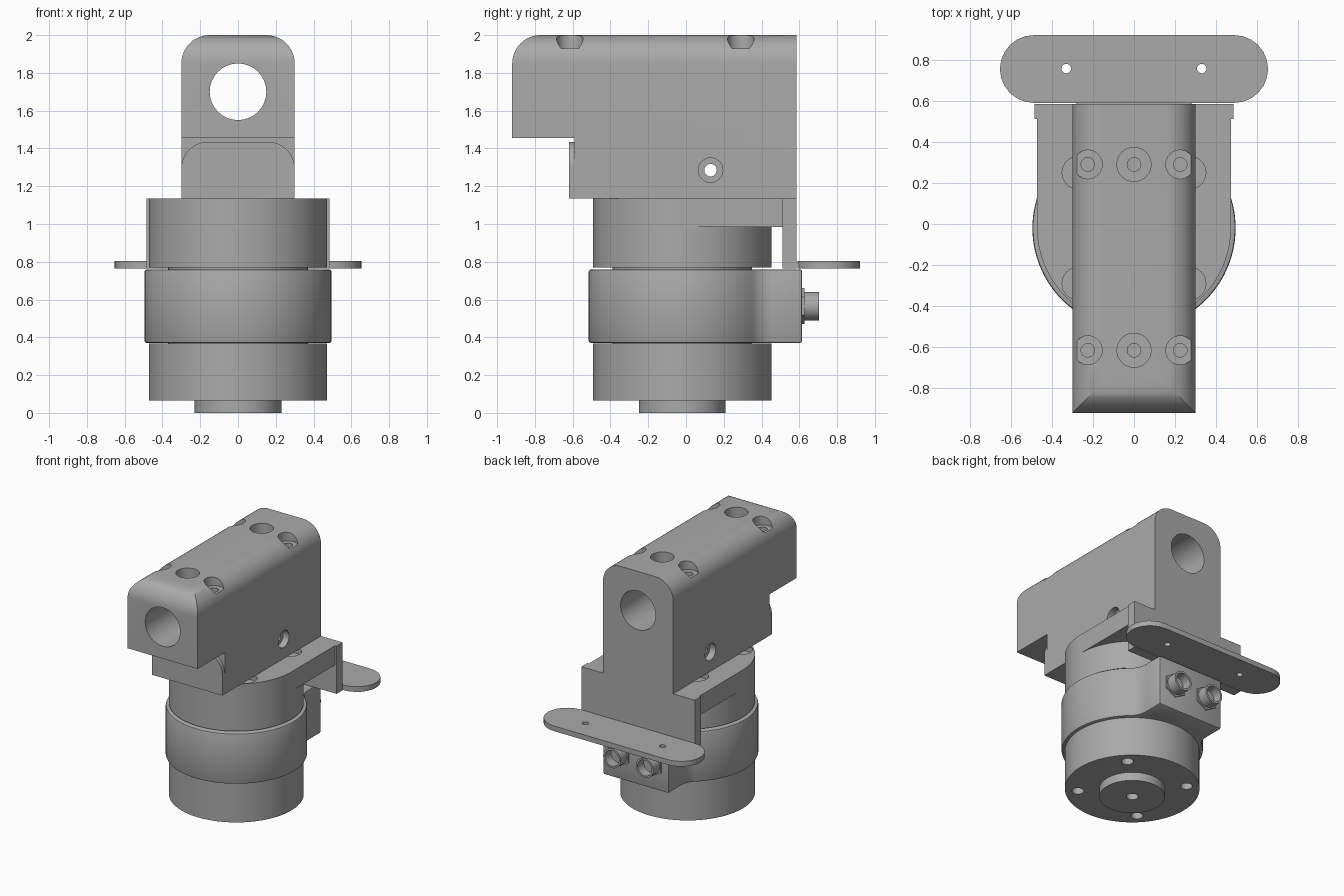
import bpy, bmesh
from math import sin, cos, pi, radians, atan2

if "Cube" in bpy.data.objects:
    bpy.data.objects.remove(bpy.data.objects["Cube"])

grey = bpy.data.materials.new("machined grey")
grey.use_nodes = True
grey.diffuse_color = (0.4, 0.4, 0.4, 1)
grey.node_tree.nodes["Principled BSDF"].inputs["Base Color"].default_value = (0.4, 0.4, 0.4, 1)

CY = -0.02      # depth position of the drum axis
R = 0.472       # drum radius
PLACE = {"X": lambda a, b, t: (t, a, b),
         "Y": lambda a, b, t: (a, t, b),
         "Z": lambda a, b, t: (a, b, t)}


def prism(name, outline, axis, lo, hi):
    """Extrude a closed 2D outline along an axis."""
    bm = bmesh.new()
    low = [bm.verts.new(PLACE[axis](a, b, lo)) for a, b in outline]
    high = [bm.verts.new(PLACE[axis](a, b, hi)) for a, b in outline]
    bm.faces.new(low)
    bm.faces.new(high)
    for i in range(len(low)):
        j = (i + 1) % len(low)
        bm.faces.new((low[i], low[j], high[j], high[i]))
    bmesh.ops.recalc_face_normals(bm, faces=bm.faces)
    mesh = bpy.data.meshes.new(name)
    bm.to_mesh(mesh)
    bm.free()
    mesh.materials.append(grey)
    obj = bpy.data.objects.new(name, mesh)
    bpy.context.collection.objects.link(obj)
    return obj


def arc(a, b, r, start, end, n=12):
    step = radians(end - start) / n
    return [(a + r * cos(radians(start) + step * i), b + r * sin(radians(start) + step * i))
            for i in range(n + 1)]


def rod(name, a, b, r, axis, lo, hi, n=64):
    return prism(name, arc(a, b, r, 0, 360, n)[:-1], axis, lo, hi)


def box(name, a0, a1, b0, b1, axis, lo, hi):
    return prism(name, [(a0, b0), (a1, b0), (a1, b1), (a0, b1)], axis, lo, hi)


def apply(obj, mod):
    bpy.context.view_layer.objects.active = obj
    bpy.ops.object.modifier_apply(modifier=mod.name)


def combine(obj, tool, operation="DIFFERENCE"):
    mod = obj.modifiers.new("cut", "BOOLEAN")
    mod.operation, mod.solver, mod.object = operation, "EXACT", tool
    apply(obj, mod)
    bpy.data.objects.remove(tool)


def drill(obj, a, b, r, axis, lo, hi):
    combine(obj, rod("drill", a, b, r, axis, lo, hi, 32))


def arch(z0, z1, r, half=0.3):
    return [(-half, z0), (half, z0)] + arc(half - r, z1 - r, r, 0, 90) + arc(r - half, z1 - r, r, 90, 180)


corners = [(sx * 0.27, CY + sy * 0.27) for sx in (-1, 1) for sy in (-1, 1)]

# Lower drum with its pilot boss
rod("pilot_boss_neck", 0, CY, 0.37, "Z", 0.36, 0.78)
drum = rod("lower_drum", 0, CY, R, "Z", 0.065, 0.368, 96)
for x, y in corners:
    drill(drum, x, y, 0.042, "Z", 0, 0.17)
boss = rod("pilot_boss", 0, CY, 0.23, "Z", 0, 0.07)
drill(boss, 0, CY, 0.042, "Z", -0.1, 0.06)

# Middle ring flowing through concave fillets into the connector block
ring_r, half, fil = 0.495, 0.28, 0.15
fx = half + fil
fy = ((ring_r + fil) ** 2 - fx ** 2) ** 0.5
ang = atan2(fy, fx) * 180 / pi
outline = [(-half, 0.615)]
outline += arc(-fx, CY + fy, fil, 0, -ang, 10)
outline += arc(0, CY, ring_r, 180 - ang, 360 + ang, 80)[1:-1]
outline += arc(fx, CY + fy, fil, 180 + ang, 180, 10)
outline += [(half, 0.615)]
ring = prism("middle_ring", outline, "Z", 0.37, 0.76)
bevel = ring.modifiers.new("edge", "BEVEL")
bevel.width, bevel.segments, bevel.angle_limit = 0.012, 2, radians(60)
apply(ring, bevel)

# Pair of threaded connectors on the back
for side, x in (("right", -0.14), ("left", 0.14)):
    prism(side + "_connector_nut", arc(x, 0.565, 0.095, 90, 450, 6)[:-1], "Y", 0.61, 0.627)
    tube = rod(side + "_connector", x, 0.565, 0.075, "Y", 0.62, 0.705, 32)
    drill(tube, x, 0.565, 0.06, "Y", 0.632, 0.8)

# Upper drum and the D-shaped cap that reaches the back wall
rod("upper_drum", 0, CY, R, "Z", 0.77, 0.986, 96)
cap = prism("upper_cap", arc(0, CY, R, 180, 360, 48) + [(R, 0.515), (-R, 0.515)], "Z", 0.985, 1.135)
for x, y in corners:
    drill(cap, x, y, 0.08, "Z", 1.09, 1.3)
box("back_wall", -0.485, 0.485, 0.765, 1.135, "Y", 0.512, 0.585)

# Mounting tab with two screw holes
tab = prism("mounting_tab", arc(0.488, 0.755, 0.165, -90, 90) + arc(-0.488, 0.755, 0.165, 90, 270),
            "Z", 0.765, 0.805)
for x in (-0.33, 0.33):
    drill(tab, x, 0.757, 0.023, "Z", 0.7, 0.9)

# Head block: side outline crossed with a round-shouldered front outline
side = [(-0.59, 1.135), (0.585, 1.135), (0.585, 2), *arc(-0.77, 1.85, 0.15, 90, 180),
        (-0.92, 1.455), (-0.59, 1.455)]
head = prism("head_block", side, "X", -0.4, 0.4)
combine(head, prism("shoulders", arch(1, 2, 0.15), "Y", -1, 1), "INTERSECT")
drill(head, 0, 1.7, 0.15, "Y", -1.2, 1.2)

# Counterbored screw holes along the top
for y in (-0.615, 0.29):
    for x in (-0.225, 0.225):
        drill(head, x, y, 0.07, "Z", 1.93, 2.1)
        drill(head, x, y, 0.033, "Z", 1.8, 2.1)
    drill(head, 0, y, 0.083, "Z", 1.9, 2.1)
    drill(head, 0, y, 0.033, "Z", 1.8, 2.1)

# Cross hole with a recess on each side
drill(head, 0.13, 1.285, 0.033, "X", -0.5, 0.5)
for s in (-1, 1):
    drill(head, 0.13, 1.285, 0.065, "X", min(s * 0.25, s * 0.4), max(s * 0.25, s * 0.4))

# Round-shouldered front plate under the overhang
prism("front_plate", arch(1.135, 1.435, 0.14), "Y", -0.62, -0.589)

# Smooth round walls, keep machined edges sharp
bpy.ops.object.select_all(action="DESELECT")
for obj in bpy.context.collection.objects:
    if obj.type == "MESH" and grey.name in obj.data.materials:
        obj.select_set(True)
        bpy.context.view_layer.objects.active = obj
bpy.ops.object.shade_smooth_by_angle(angle=radians(30))
